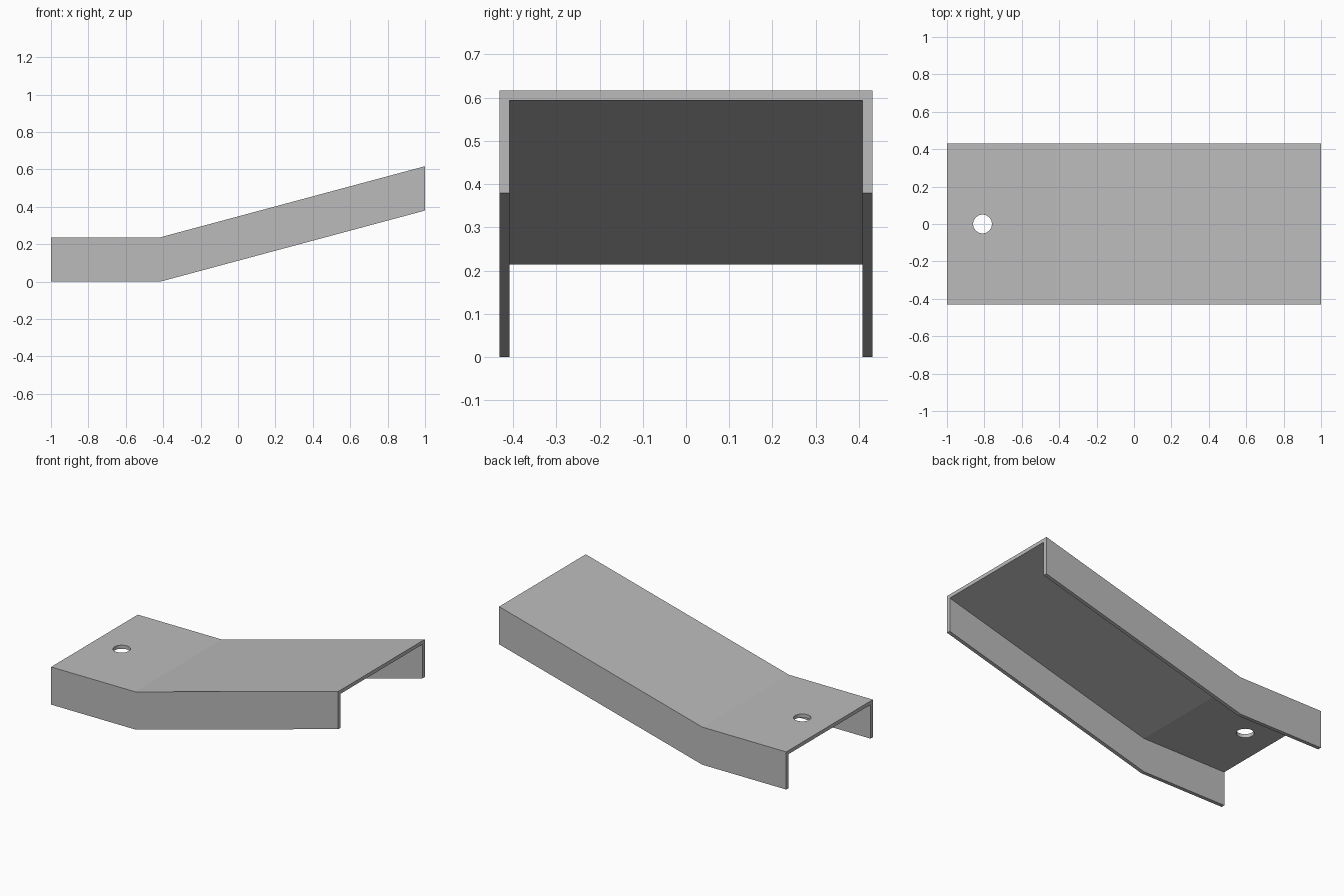
import bpy
import bmesh
import math

cube = bpy.data.objects.get("Cube")
if cube:
    bpy.data.objects.remove(cube, do_unlink=True)

HALF_WIDTH, HEIGHT, WALL = 0.431, 0.237, 0.023
INNER = HALF_WIDTH - WALL

# Plain grey metal
metal = bpy.data.materials.new("grey metal")
metal.use_nodes = True
grey = (0.5, 0.5, 0.5, 1)
metal.diffuse_color = grey
metal.node_tree.nodes["Principled BSDF"].inputs["Base Color"].default_value = grey

# Upside-down U section, swept along a path with one bend
section = [(-HALF_WIDTH, 0), (-HALF_WIDTH, HEIGHT), (HALF_WIDTH, HEIGHT), (HALF_WIDTH, 0),
           (INNER, 0), (INNER, HEIGHT - WALL), (-INNER, HEIGHT - WALL), (-INNER, 0)]
path = [(-1, 0), (-0.415, 0), (1, 0.38)]

bm = bmesh.new()
rings = [[bm.verts.new((x, y, rise + z)) for y, z in section] for x, rise in path]
count = len(section)
for a, b in zip(rings, rings[1:]):
    for i in range(count):
        j = (i + 1) % count
        bm.faces.new((a[i], a[j], b[j], b[i]))
# End caps: one quad per wall and one for the top plate
for ring in (rings[0], rings[-1]):
    for corners in ((0, 1, 6, 7), (1, 2, 5, 6), (2, 3, 4, 5)):
        bm.faces.new([ring[i] for i in corners])
bmesh.ops.recalc_face_normals(bm, faces=bm.faces)
mesh = bpy.data.meshes.new("bent_channel")
bm.to_mesh(mesh)
bm.free()
channel = bpy.data.objects.new("bent_channel", mesh)
bpy.context.collection.objects.link(channel)
mesh.materials.append(metal)

# Round bolt hole through the top plate
bpy.ops.mesh.primitive_cylinder_add(vertices=48, radius=0.05, depth=0.2,
                                    location=(-0.81, 0, HEIGHT))
cutter = bpy.context.object
cutter.name = "hole_cutter"
cutter.hide_render = True
cutter.data.materials.append(metal)
hole = channel.modifiers.new("bolt hole", 'BOOLEAN')
hole.operation = 'DIFFERENCE'
hole.solver = 'EXACT'
hole.object = cutter

bpy.ops.object.select_all(action='DESELECT')
channel.select_set(True)
bpy.context.view_layer.objects.active = channel
bpy.ops.object.modifier_apply(modifier=hole.name)
bpy.data.objects.remove(cutter, do_unlink=True)

# Smooth the hole wall only; the bend stays a crisp fold
bpy.ops.object.shade_smooth_by_angle(angle=math.radians(10))
